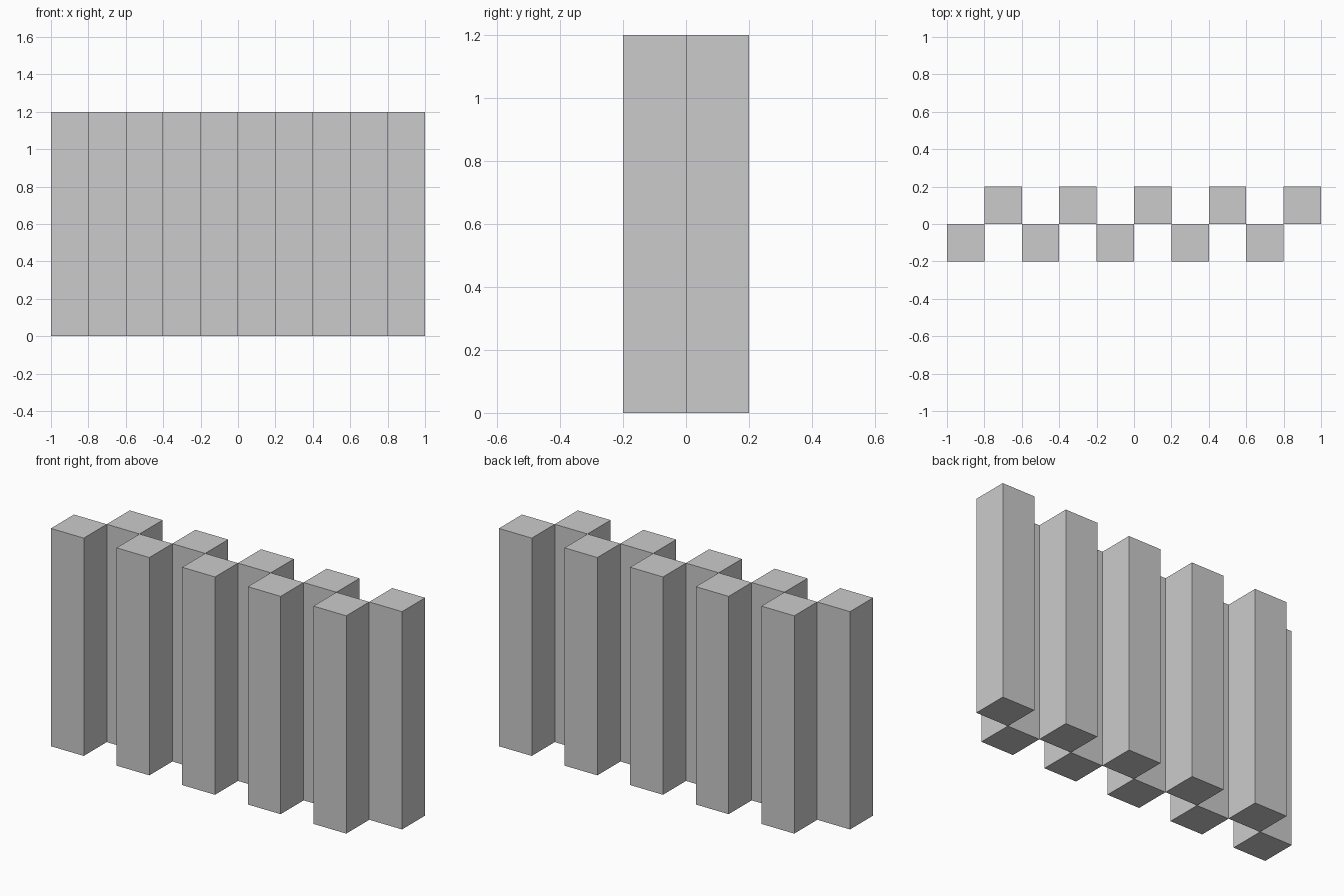
import bpy

# Remove the default object
cube = bpy.data.objects.get("Cube")
if cube:
    bpy.data.objects.remove(cube, do_unlink=True)

# Single grey for every post
grey = bpy.data.materials.new("plain_grey")
grey.use_nodes = True
colour = (0.6, 0.6, 0.6, 1.0)
grey.diffuse_color = colour
grey.node_tree.nodes["Principled BSDF"].inputs["Base Color"].default_value = colour

COUNT, WIDTH, HEIGHT = 10, 0.2, 1.2


def add_post(name, x, y):
    bpy.ops.mesh.primitive_cube_add(size=1, location=(x, y, HEIGHT / 2))
    post = bpy.context.object
    post.name = name
    post.scale = (WIDTH, WIDTH, HEIGHT)
    bpy.ops.object.transform_apply(location=False, rotation=False, scale=True)
    post.data.materials.append(grey)


# Square posts alternate between the front row and the back row
for i in range(COUNT):
    x = (i - (COUNT - 1) / 2) * WIDTH
    row, side = ("back", 1) if i % 2 else ("front", -1)
    add_post(f"{row}_post_{i // 2 + 1}", x, side * WIDTH / 2)
